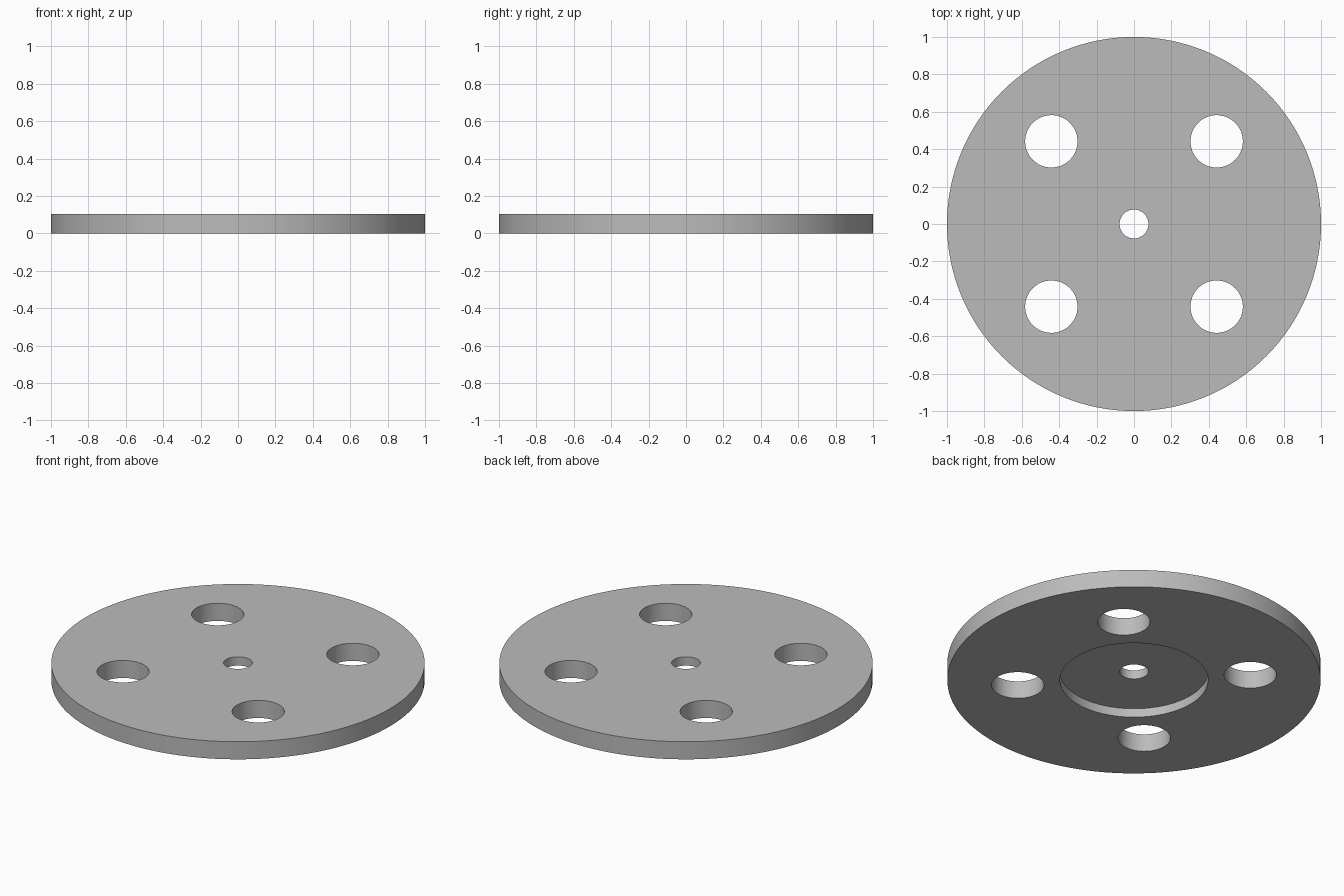
import bpy
import math

# Remove the default cube
cube = bpy.data.objects.get("Cube")
if cube:
    bpy.data.objects.remove(cube, do_unlink=True)

RADIUS, THICKNESS = 1.0, 0.104
RECESS_RADIUS, RECESS_DEPTH = 0.397, 0.052
BORE_RADIUS = 0.077
HOLE_RADIUS, HOLE_CIRCLE = 0.14, 0.625

# Plain grey
grey = bpy.data.materials.new("plain_grey")
grey.use_nodes = True
colour = (0.5, 0.5, 0.5, 1.0)
grey.diffuse_color = colour
grey.node_tree.nodes["Principled BSDF"].inputs["Base Color"].default_value = colour


def cylinder(name, radius, bottom, top, x=0.0, y=0.0, sides=64):
    bpy.ops.mesh.primitive_cylinder_add(
        vertices=sides, radius=radius, depth=top - bottom,
        location=(x, y, (top + bottom) / 2))
    obj = bpy.context.object
    obj.name = name
    obj.data.materials.append(grey)
    return obj


# Round plate
plate = cylinder("round_plate", RADIUS, 0, THICKNESS, sides=128)

# Cutters: underside recess, centre bore and four holes on the diagonals
cutters = [
    cylinder("recess_cutter", RECESS_RADIUS, -0.1, RECESS_DEPTH, sides=96),
    cylinder("bore_cutter", BORE_RADIUS, -0.2, 0.2),
]
for i in range(4):
    angle = math.radians(45 + 90 * i)
    cutters.append(cylinder("hole_cutter", HOLE_RADIUS, -0.2, 0.2,
                            HOLE_CIRCLE * math.cos(angle),
                            HOLE_CIRCLE * math.sin(angle)))

# Cut the plate, then drop the cutters
bpy.ops.object.select_all(action="DESELECT")
plate.select_set(True)
bpy.context.view_layer.objects.active = plate
for cutter in cutters:
    cutter.hide_render = True
    cut = plate.modifiers.new(cutter.name, "BOOLEAN")
    cut.operation = "DIFFERENCE"
    cut.solver = "EXACT"
    cut.object = cutter
    bpy.ops.object.modifier_apply(modifier=cut.name)
    bpy.data.objects.remove(cutter, do_unlink=True)

# Smooth walls with crisp rims
bpy.ops.object.shade_smooth_by_angle(angle=math.radians(30))
